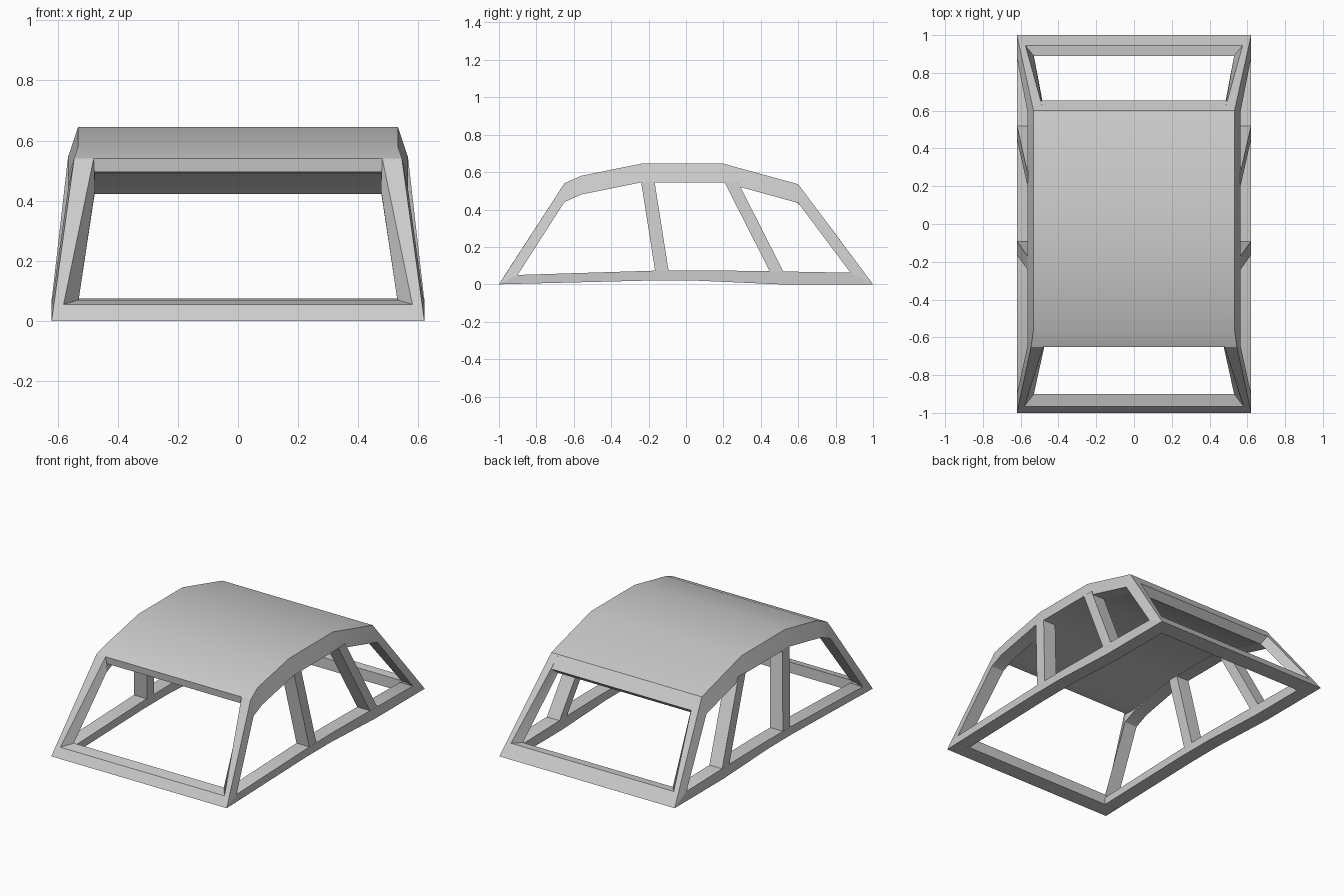
import bpy, bmesh

if "Cube" in bpy.data.objects:
    bpy.data.objects.remove(bpy.data.objects["Cube"])


def loft(name, sections, mirror=False, smooth=True):
    """Skin a row of matching four-point sections and cap both ends."""
    bm = bmesh.new()
    rings = [[bm.verts.new(p) for p in s] for s in sections]
    n = len(rings[0])
    for a, b in zip(rings, rings[1:]):
        for i in range(n):
            j = (i + 1) % n
            bm.faces.new((a[i], a[j], b[j], b[i]))
    bm.faces.new(rings[0][::-1])
    bm.faces.new(rings[-1])
    bmesh.ops.recalc_face_normals(bm, faces=bm.faces)
    mesh = bpy.data.meshes.new(name)
    bm.to_mesh(mesh)
    bm.free()
    ob = bpy.data.objects.new(name, mesh)
    bpy.context.collection.objects.link(ob)
    if mirror:
        ob.modifiers.new("Mirror", 'MIRROR')
    if smooth:
        bpy.ops.object.select_all(action='DESELECT')
        ob.select_set(True)
        bpy.context.view_layer.objects.active = ob
        bpy.ops.object.shade_smooth_by_angle(angle=0.5)
    return ob


def bar(name, profile):
    """Cross bar with mitred ends; profile points are (half width, y, z)."""
    return loft(name, [[(s * w, y, z) for w, y, z in profile] for s in (-1, 1)],
                smooth=False)


# Side view of the roof line
roof_line = [(-0.65, 0.54), (-0.56, 0.58), (-0.24, 0.645), (0.2, 0.645), (0.6, 0.535)]

# Side arch: front pillar, roof edge and rear pillar in one strip
arch = [[(0.62, -1, 0), (0.58, -0.965, 0.055), (0.53, -0.9, 0.07), (0.62, -0.9, 0.05)]]
for y, z in roof_line:
    edge = 0.545 if y == -0.65 else 0.532
    arch.append([(edge, y, z), (0.48, y, z), (0.475, y, z - 0.1), (0.565, y, z - 0.1)])
arch.append([(0.62, 1, 0), (0.575, 0.945, 0.074), (0.53, 0.89, 0.07), (0.62, 0.88, 0.062)])
loft("side_arch", arch, mirror=True)

# Roof panel, thinner at the front and turning down into the rear window header
underside = [(-0.645, 0.495), (-0.56, 0.49), (-0.24, 0.547), (0.2, 0.547), (0.59, 0.438)]
roof = [[(-0.48, y, z), (0.48, y, z), (0.48, yu, zu), (-0.48, yu, zu)]
        for (y, z), (yu, zu) in zip(roof_line, underside)]
roof.append([(-0.495, 0.655, 0.46), (0.495, 0.655, 0.46),
             (0.48, 0.61, 0.422), (-0.48, 0.61, 0.422)])
loft("roof_panel", roof)

# Sills along the sides: (y bottom, z bottom, y top, z top)
sill = [(-1, 0, -0.9, 0.05), (-0.2, 0.02, -0.17, 0.073),
        (0.05, 0.02, 0.1, 0.075), (0.5, 0, 0.45, 0.07), (1, 0, 0.88, 0.062)]
loft("side_sill", [[(0.62, yb, zb), (0.53, yb, zb), (0.53, yt, zt), (0.62, yt, zt)]
                   for yb, zb, yt, zt in sill], mirror=True)

# Front and rear window sills
bar("front_sill", [(0.62, -1, 0), (0.58, -0.965, 0.055), (0.53, -0.9, 0.07), (0.62, -0.9, 0.002)])
bar("rear_sill", [(0.62, 1, 0), (0.575, 0.945, 0.074), (0.53, 0.89, 0.07), (0.62, 0.89, 0)])


# Pillars between the side windows
def pillar(name, y_low, y_high, width=0.072):
    loft(name, [[(x, y, z), (x, y + width, z), (x - 0.09, y + width, z), (x - 0.09, y, z)]
                for x, y, z in ((0.62, y_low, 0.065), (0.565, y_high, 0.548))],
         mirror=True, smooth=False)


pillar("middle_pillar", -0.164, -0.24)
pillar("rear_side_pillar", 0.45, 0.205)
